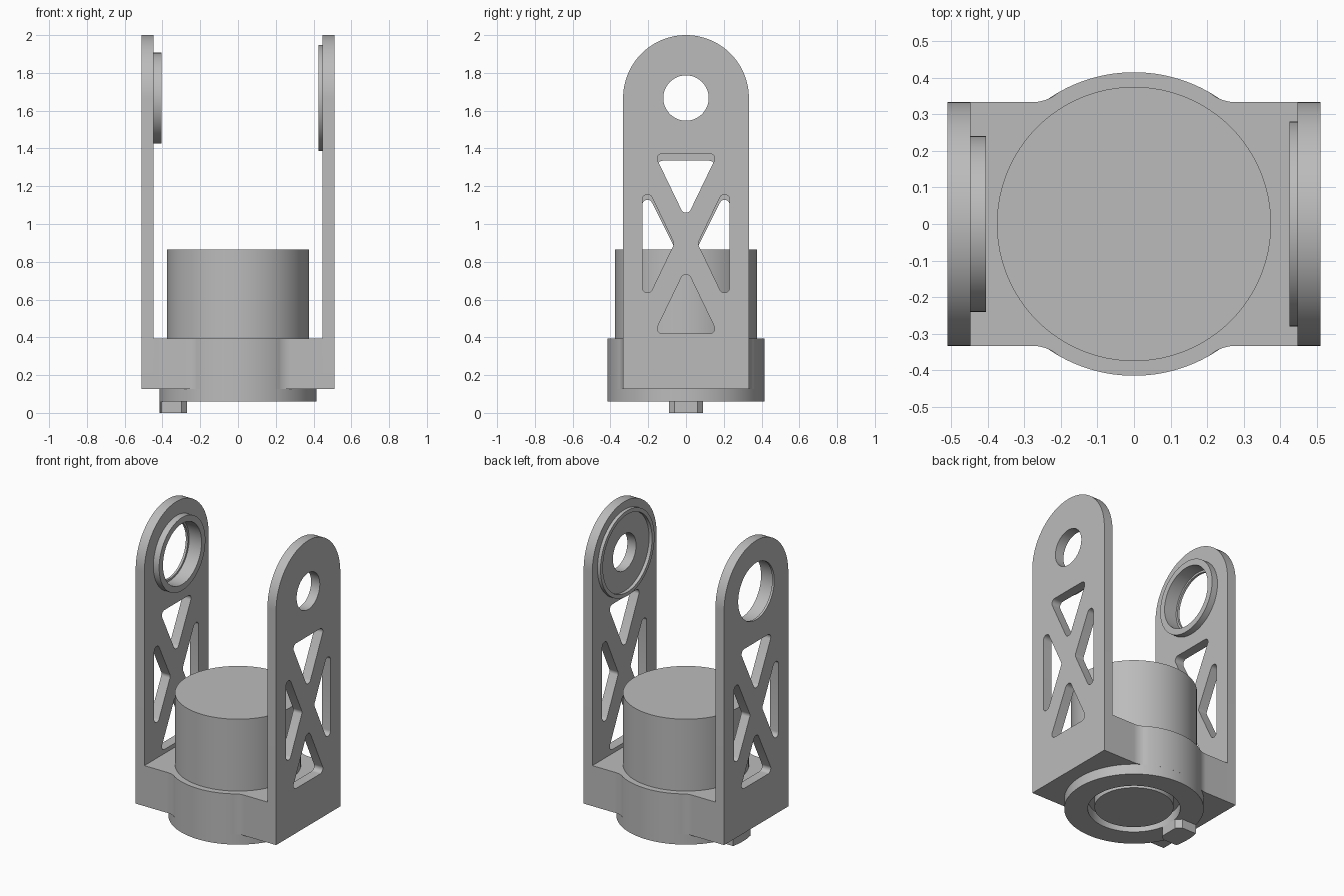
import bpy
import bmesh
from math import pi, cos, sin, tan, atan2, hypot, radians
from mathutils import Matrix, Vector

if "Cube" in bpy.data.objects:
    bpy.data.objects.remove(bpy.data.objects["Cube"], do_unlink=True)

grey = bpy.data.materials.new("plain grey")
grey.use_nodes = True
colour = (0.5, 0.5, 0.5, 1)
grey.diffuse_color = colour
grey.node_tree.nodes["Principled BSDF"].inputs["Base Color"].default_value = colour


def arc(cx, cy, r, start, end, steps=12):
    return [(cx + r * cos(start + (end - start) * i / steps),
             cy + r * sin(start + (end - start) * i / steps)) for i in range(steps + 1)]


def circle(r, cy=0, steps=96):
    return arc(0, cy, r, 0, 2 * pi, steps)[:-1]


def rounded(corners, r=0.027):
    """Polygon with every corner replaced by a tangent arc."""
    out = []
    for i, corner in enumerate(corners):
        p = Vector(corner)
        a = (Vector(corners[i - 1]) - p).normalized()
        b = (Vector(corners[(i + 1) % len(corners)]) - p).normalized()
        half = a.angle(b) / 2
        centre = p + (a + b).normalized() * r / sin(half)
        first, last = (p + d * r / tan(half) - centre for d in (a, b))
        start = atan2(first.y, first.x)
        sweep = (atan2(last.y, last.x) - start + pi) % (2 * pi) - pi
        out += arc(centre.x, centre.y, r, start, start + sweep, 10)
    return out


def plate(name, loops, low, high, axis="z"):
    """Extrude an outline with holes between two levels of an axis."""
    curve = bpy.data.curves.new(name, "CURVE")
    curve.dimensions = "2D"
    curve.fill_mode = "BOTH"
    curve.extrude = (high - low) / 2
    for loop in loops:
        spline = curve.splines.new("POLY")
        spline.points.add(len(loop) - 1)
        for point, (u, v) in zip(spline.points, loop):
            point.co = (u, v, 0, 1)
        spline.use_cyclic_u = True
    helper = bpy.data.objects.new("helper", curve)
    bpy.context.collection.objects.link(helper)
    graph = bpy.context.evaluated_depsgraph_get()
    mesh = bpy.data.meshes.new_from_object(helper.evaluated_get(graph))
    bpy.data.objects.remove(helper, do_unlink=True)
    bpy.data.curves.remove(curve)

    middle = Matrix.Translation((0, 0, (low + high) / 2))
    if axis == "x":
        turn = Matrix(((0, 0, 1, 0), (1, 0, 0, 0), (0, 1, 0, 0), (0, 0, 0, 1)))
        middle = turn @ middle
    bm = bmesh.new()
    bm.from_mesh(mesh)
    bmesh.ops.remove_doubles(bm, verts=bm.verts, dist=0.00005)
    bmesh.ops.transform(bm, matrix=middle, verts=bm.verts)
    bmesh.ops.recalc_face_normals(bm, faces=bm.faces)
    bm.to_mesh(mesh)
    bm.free()
    mesh.name = name
    mesh.materials.clear()
    mesh.materials.append(grey)
    mesh.shade_smooth()
    mesh.set_sharp_from_angle(angle=radians(30))
    ob = bpy.data.objects.new(name, mesh)
    bpy.context.collection.objects.link(ob)
    return ob


WIDE, BULGE, INNER, OUTER = 0.333, 0.415, 0.447, 0.51
FLOOR, DECK, PIVOT = 0.127, 0.393, 1.667

# Base block with a round bulge blended into front and back
fillet_x, fillet_r = 0.28, 0.115
fillet_y = WIDE + fillet_r
lean = atan2(fillet_y, fillet_x)
right_half = arc(fillet_x, fillet_y, fillet_r, -pi / 2, lean - pi)
side = [(INNER, WIDE)] + right_half + arc(0, 0, BULGE, lean, pi - lean, 32)[1:-1]
side += [(-x, y) for x, y in reversed(right_half)] + [(-INNER, WIDE)]
plate("base_block", [side + [(-x, -y) for x, y in side]], FLOOR, DECK)

# Motor can on top, collar and plug underneath
plate("motor_can", [circle(0.375)], DECK, 0.865)
plate("lower_collar", [circle(BULGE), circle(0.275)], 0.06, FLOOR)
plate("centre_plug", [circle(0.235)], 0.07, FLOOR)

# Stop tab below the collar
tip = atan2(0.09, 0.405)
tab = [(-0.27, -0.06), (-0.27, 0.06), (-0.3, 0.09)] + arc(0, 0, BULGE, pi - tip, pi + tip, 8)
plate("stop_tab", [tab + [(-0.3, -0.09)]], 0, 0.06)


# Arms with a truss of rounded windows
def truss(scale):
    low, high, mid = 0.42, 1.373, 0.8965
    windows = [[(-0.168, high), (0.168, high), (0, 1.025)],
               [(-0.168, low), (0.168, low), (0, 0.768)]]
    for s in (-1, 1):
        windows.append([(s * 0.231, 1.248), (s * 0.231, 0.545), (s * 0.062, mid)])
    return [rounded([(y, low + (z - low) * scale) for y, z in w]) for w in windows]


arm = arc(0, PIVOT, WIDE, 0, pi, 64) + [(-WIDE, FLOOR), (WIDE, FLOOR)]
plate("left_arm", [arm, circle(0.12, PIVOT)] + truss(1), INNER, OUTER, "x")
bore = circle(0.2, PIVOT)
lip = circle(0.187, PIVOT)
plate("right_arm", [arm, bore] + truss(0.96), -0.495, -INNER, "x")
plate("right_arm_outer_skin", [arm, lip] + truss(0.96), -OUTER, -0.495, "x")

# Pivot bosses on the inner faces
plate("left_boss_rim", [circle(0.28, PIVOT), circle(0.255, PIVOT)], 0.425, INNER, "x")
plate("right_bearing_boss", [circle(0.24, PIVOT), bore], -INNER, -0.405, "x")
